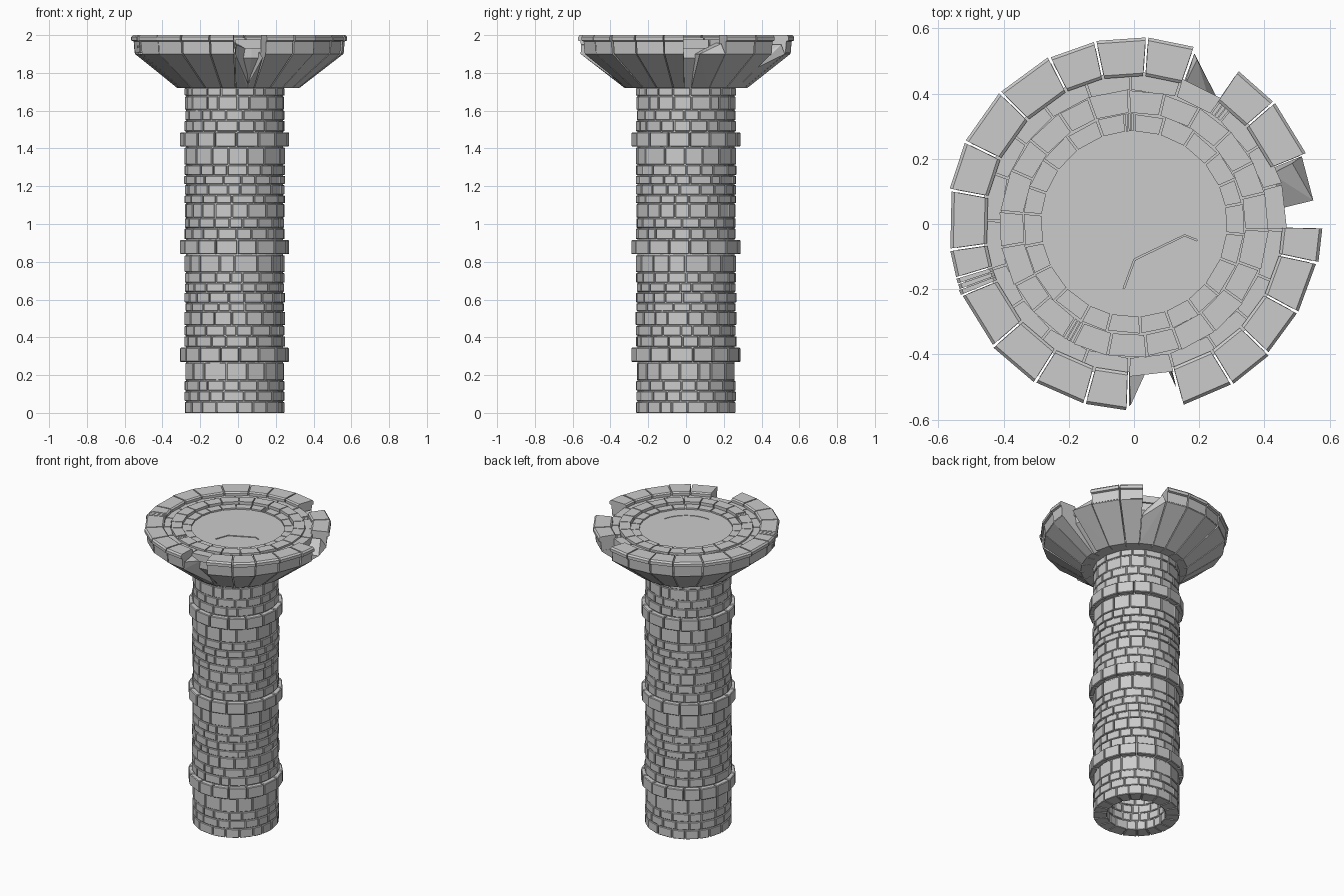
import bpy, bmesh, math, random
from math import cos, sin, radians
from mathutils import Vector

if "Cube" in bpy.data.objects:
    bpy.data.objects.remove(bpy.data.objects["Cube"])

random.seed(4)
CX = -0.018  # shaft axis sits slightly left of the broken cap


def polar(r, deg, z, cx=0.0):
    return Vector((cx + r * cos(radians(deg)), r * sin(radians(deg)), z))


def finish(bm, name, bevel=0.0):
    bmesh.ops.recalc_face_normals(bm, faces=bm.faces)
    me = bpy.data.meshes.new(name)
    bm.to_mesh(me)
    bm.free()
    ob = bpy.data.objects.new(name, me)
    bpy.context.collection.objects.link(ob)
    if bevel:
        m = ob.modifiers.new("worn_edges", "BEVEL")
        m.width = bevel
        m.segments = 1
        m.limit_method = "ANGLE"
        m.angle_limit = radians(40)
    return ob


def wedge(bm, a0, a1, profile, cx=0.0, gap=0.004):
    """One stone: an (r, z) profile spanning two angles, parallel joint gap."""
    ends = []
    for a, s in ((a0, 1), (a1, -1)):
        ends.append([bm.verts.new(polar(r, a + s * math.degrees(gap / r), z, cx))
                     for r, z in profile])
    n = len(profile)
    bm.faces.new(ends[0])
    bm.faces.new(ends[1][::-1])
    for i in range(n):
        j = (i + 1) % n
        bm.faces.new((ends[0][j], ends[0][i], ends[1][i], ends[1][j]))


def box(r0, r1, z0, z1):
    return [(r0, z0), (r1, z0), (r1, z1), (r0, z1)]


def ring_angles(n, jitter, start):
    step = 360 / n
    a = [start + step * (i + random.uniform(-jitter, jitter)) for i in range(n)]
    return a + [a[0] + 360]


def lathe(name, profile, n, cx=0.0):
    bm = bmesh.new()
    rows = [[bm.verts.new(polar(r, 360 * i / n, z, cx)) for r, z in profile] for i in range(n)]
    k = len(profile)
    for i in range(n):
        for j in range(k):
            p, q = rows[i], rows[(i + 1) % n]
            bm.faces.new((p[j], q[j], q[(j + 1) % k], p[(j + 1) % k]))
    return finish(bm, name)


# Shaft: course pattern repeating every 0.57, starting at each wide band
pattern = [(0, .075), (.081, .135), (.14, .19), (.195, .265), (.27, .31),
           (.315, .366), (.371, .415), (.42, .47), (.475, .564)]
bricks, bands = bmesh.new(), bmesh.new()
courses = [(0, .058, 0), (.063, .113, 0), (.118, .168, 0), (.173, .264, 0)]
for base in (.27, .84, 1.41):
    courses += [(base + lo, min(base + hi, 1.72), i == 0)
                for i, (lo, hi) in enumerate(pattern) if base + lo < 1.71]
for z0, z1, wide in courses:
    start = random.uniform(0, 20)
    tall = z1 - z0 > .08
    angles = ring_angles(16 if wide or tall else 19, .08 if wide else .2, start)
    r = .29 if wide else random.uniform(.263, .268)
    for a0, a1 in zip(angles, angles[1:]):
        wedge(bands if wide else bricks, a0, a1, box(.18, r, z0, z1), CX, .003)
finish(bricks, "shaft_bricks", .003)
finish(bands, "shaft_bands", .004)
lathe("shaft_mortar", box(.186, .256, .004, 1.90), 36, CX)

# Flared cap: core behind the stones
lathe("cap_core", [(.2, 1.722), (.31, 1.722), (.455, 1.88), (.455, 1.962), (.2, 1.962)], 40)

# Flared cap: outer stones, three of them missing
edges = [71, 86, 102, 117, 135.5, 154, 169.5, 188, 197, 198.8, 200.6, 202.4, 221, 238,
         254.6, 268, 285, 301.5, 316, 331.6, 348, 359, 382, 401, 416, 431]
missing = (268, 359, 416)
rim, flare = bmesh.new(), bmesh.new()
for a0, a1 in zip(edges, edges[1:]):
    if a0 in missing:
        continue
    k = random.uniform(-.006, .004)
    R = .574 + k
    gap = .0015 if a1 - a0 < 3 else .004
    wedge(rim, a0, a1, [(.455, 1.905), (R - .018, 1.905), (R - .013, 1.967), (R, 1.971),
                        (R, 1.99), (R - .009, 2.0), (.464, 2.0), (.455, 1.993)], 0, gap)
    if gap > .002:
        wedge(flare, a0, a1, [(.27, 1.72), (.325, 1.72), (R - .02, 1.9),
                              (R - .02, 1.908), (.44, 1.908)], 0, .003)
wedge(flare, 197, 202.4, [(.27, 1.72), (.325, 1.72), (.548, 1.9), (.44, 1.905)], 0, .002)
finish(rim, "cap_rim_stones")
finish(flare, "cap_flare_stones")


# Jagged stumps left in the gaps
def stump(name, points):
    bm = bmesh.new()
    for p in points:
        bm.verts.new(polar(*p))
    res = bmesh.ops.convex_hull(bm, input=bm.verts[:])
    junk = [v for v in bm.verts if not v.link_faces]
    bmesh.ops.delete(bm, geom=junk, context="VERTS")
    finish(bm, name)


stump("front_stump_left", [(.28, 268, 1.72), (.325, 268, 1.72), (.325, 279, 1.72),
                           (.558, 268.5, 1.9), (.555, 269, 1.95), (.45, 268, 1.96),
                           (.45, 275, 1.93), (.345, 279, 1.74)])
stump("front_stump_right", [(.28, 285, 1.72), (.325, 285, 1.72), (.325, 279, 1.72),
                            (.52, 284.5, 1.88), (.44, 284, 1.92), (.345, 279, 1.74)])
stump("right_stump", [(.28, 22, 1.72), (.325, 22, 1.72), (.325, 5, 1.72), (.555, 22, 1.9),
                      (.555, 7.5, 1.9), (.52, 21, 1.955), (.45, 20, 1.96), (.45, 6, 1.9)])
stump("back_stump", [(.28, 56, 1.72), (.325, 56, 1.72), (.325, 71, 1.72), (.46, 56, 1.83),
                     (.555, 70.5, 1.9), (.54, 69, 1.95), (.45, 70, 1.95), (.44, 58, 1.88)])

# Inner paving rings
for name, r0, r1, top, n, start, thin in (
        ("paving_ring_outer", .412, .472, 1.976, 20, 5, 50),
        ("paving_ring_middle", .342, .41, 1.988, 22, 12, 238),
        ("paving_ring_inner", .285, .339, 1.972, 22, 3, 90)):
    bm = bmesh.new()
    angles = [thin + 5 + (355 * i / n) + (random.uniform(-1.5, 1.5) if 0 < i < n else 0)
              for i in range(n + 1)]
    for a0, a1 in zip(angles, angles[1:]):
        wedge(bm, a0, a1, box(r0, r1 + random.uniform(-.004, .004), 1.93, top), 0, .003)
    for i in range(3):  # thin closing slivers
        wedge(bm, thin + i * 1.67, thin + i * 1.67 + 1.67, box(r0, r1, 1.93, top - .004), 0, .001)
    finish(bm, name)


# Cracked centre slab in two pieces
def slab(name, a0, a1, crack, top):
    bm = bmesh.new()
    pts = [polar(.288, a0 + (a1 - a0) * i / 20, 0) for i in range(21)]
    pts += [Vector((x, y, 0)) for x, y in crack]
    lower = [bm.verts.new((p.x, p.y, 1.92)) for p in pts]
    upper = [bm.verts.new((p.x, p.y, top)) for p in pts]
    bm.faces.new(lower[::-1])
    bm.faces.new(upper)
    for i in range(len(pts)):
        j = (i + 1) % len(pts)
        bm.faces.new((lower[i], lower[j], upper[j], upper[i]))
    finish(bm, name)


slab("centre_slab", -16, 251, [(-.04, -.215), (0, -.107), (.155, -.033)], 1.962)
slab("centre_slab_broken", 252.5, 343, [(.155, -.037), (.003, -.111), (-.037, -.22)], 1.959)
lathe("slab_support", box(.02, .29, 1.90, 1.945), 32)
